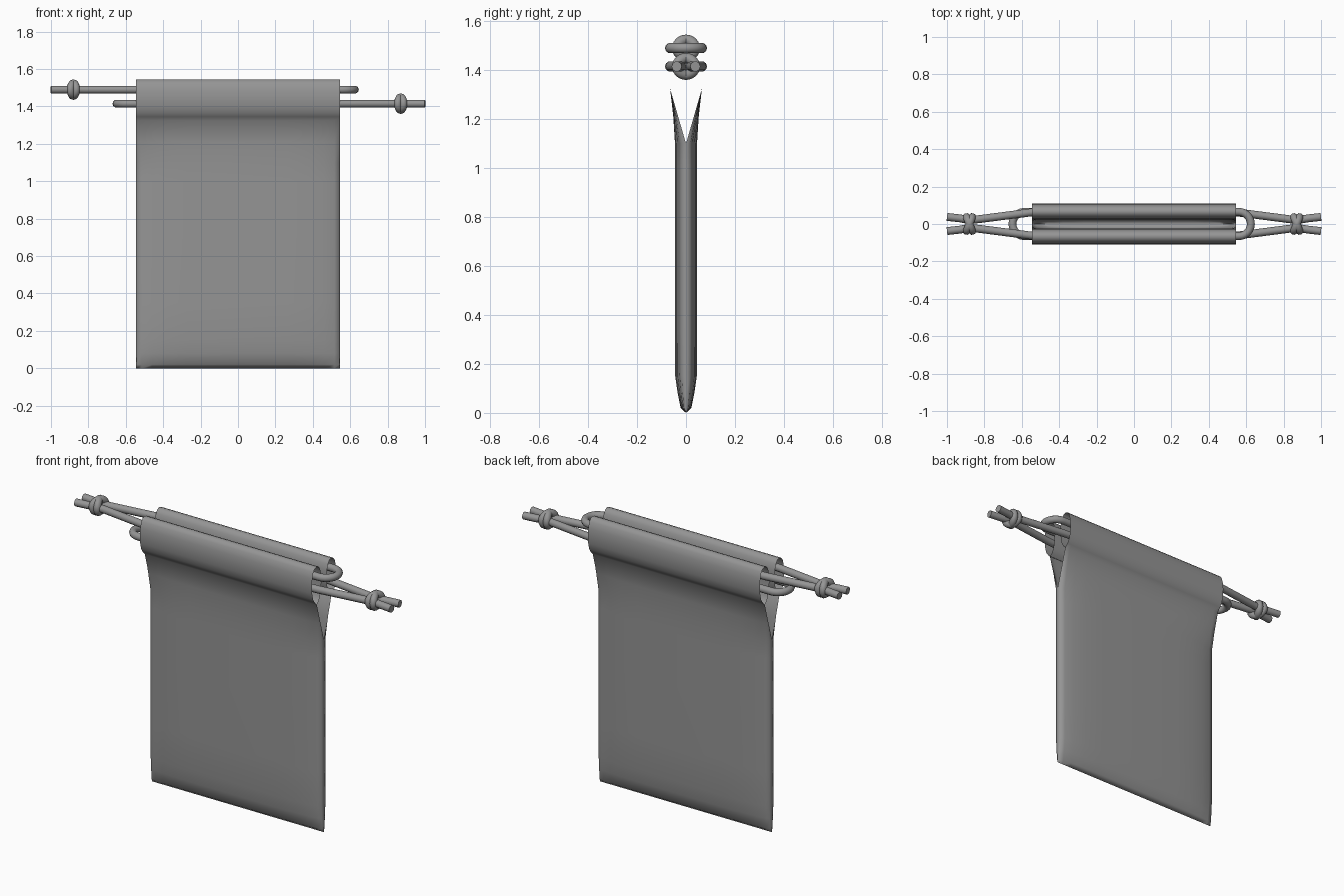
import bpy, bmesh, math

if "Cube" in bpy.data.objects:
    bpy.data.objects.remove(bpy.data.objects["Cube"])

grey = bpy.data.materials.new("dark_grey")
grey.diffuse_color = (.3, .3, .3, 1)
grey.use_nodes = True
grey.node_tree.nodes["Principled BSDF"].inputs["Base Color"].default_value = grey.diffuse_color

def finish(obj, angle=40):
    obj.data.materials.clear()
    obj.data.materials.append(grey)
    bpy.ops.object.select_all(action='DESELECT')
    obj.select_set(True)
    bpy.context.view_layer.objects.active = obj
    bpy.ops.object.shade_smooth_by_angle(angle=math.radians(angle))

# Fabric panel profile: (depth at middle, depth at side seam, height)
panel = [(0, 0, 0), (.022, 0, .02), (.034, 0, .08), (.044, 0, .15), (.045, 0, .35),
         (.045, 0, .7), (.045, 0, 1.0), (.045, 0, 1.1), (.052, .032, 1.21), (.065, .065, 1.325)]
# Hem sleeve loop, folded over the cords (last point tucks behind the panel, unwelded)
sleeve = [(.083, 1.345), (.098, 1.368), (.107, 1.405), (.11, 1.45), (.106, 1.49), (.096, 1.525),
          (.083, 1.54), (.066, 1.545), (.05, 1.54), (.036, 1.522), (.027, 1.49),
          (.024, 1.45), (.027, 1.405), (.036, 1.365), (.048, 1.342), (.064, 1.327)]
rows = panel + [(y, y, z) for y, z in sleeve]
# Puffiness across the width: (x, fraction of full depth)
half = [(.545, 0), (.541, .4), (.515, .58), (.46, .78), (.38, .92), (.27, 1), (0, 1)]
cols = [(-x, f) for x, f in half] + half[-2::-1]

# Bag: front and back sheets welded along the seams
bm = bmesh.new()
for side in (-1, 1):
    grid = [[bm.verts.new((x, side * (edge + (mid - edge) * f), z)) for x, f in cols]
            for mid, edge, z in rows]
    for a, b in zip(grid, grid[1:]):
        for i in range(len(cols) - 1):
            quad = (a[i], a[i + 1], b[i + 1], b[i])
            bm.faces.new(quad if side < 0 else quad[::-1])
bmesh.ops.remove_doubles(bm, verts=bm.verts, dist=.0005)
mesh = bpy.data.meshes.new("bag")
bm.to_mesh(mesh)
bm.free()
bag = bpy.data.objects.new("bag", mesh)
bpy.context.collection.objects.link(bag)
finish(bag, 100)

def cord(name, direction, z, loop_x, knot_x):
    # Drawstring: two tails, through both sleeves, U-turn at the far side
    arm = [(-1, .038), (-.93, .03), (-knot_x, .02), (-.82, .027), (-.55, .062), (-.48, .065), (.5, .065)]
    turn = [(loop_x - .085 + .065 * math.sin(t), .065 * math.cos(t))
            for t in (math.pi * i / 12 for i in range(13))]
    pts = arm + turn + [(x, -y) for x, y in reversed(arm)]
    data = bpy.data.curves.new(name, 'CURVE')
    data.dimensions = '3D'
    data.bevel_depth = .021
    data.bevel_resolution = 3
    data.use_fill_caps = True
    line = data.splines.new('POLY')
    line.points.add(len(pts) - 1)
    for p, (x, y) in zip(line.points, pts):
        p.co = (x * direction, y * direction, z, 1)
    obj = bpy.data.objects.new(name, data)
    bpy.context.collection.objects.link(obj)
    bpy.ops.object.select_all(action='DESELECT')
    obj.select_set(True)
    bpy.context.view_layer.objects.active = obj
    bpy.ops.object.convert(target='MESH')
    finish(bpy.context.object, 45)
    # Knot: two crossed wraps
    for i, tilt in enumerate((-22, 22)):
        bpy.ops.mesh.primitive_torus_add(
            location=(-knot_x * direction, 0, z), rotation=(0, math.pi / 2, math.radians(tilt)),
            major_radius=.034, minor_radius=.021, major_segments=24, minor_segments=10)
        knot = bpy.context.object
        knot.scale.y = 1.12
        knot.name = f"{name}_knot_{i + 1}"
        finish(knot, 60)

cord("upper_cord", 1, 1.49, .645, .88)
cord("lower_cord", -1, 1.415, .67, .87)
